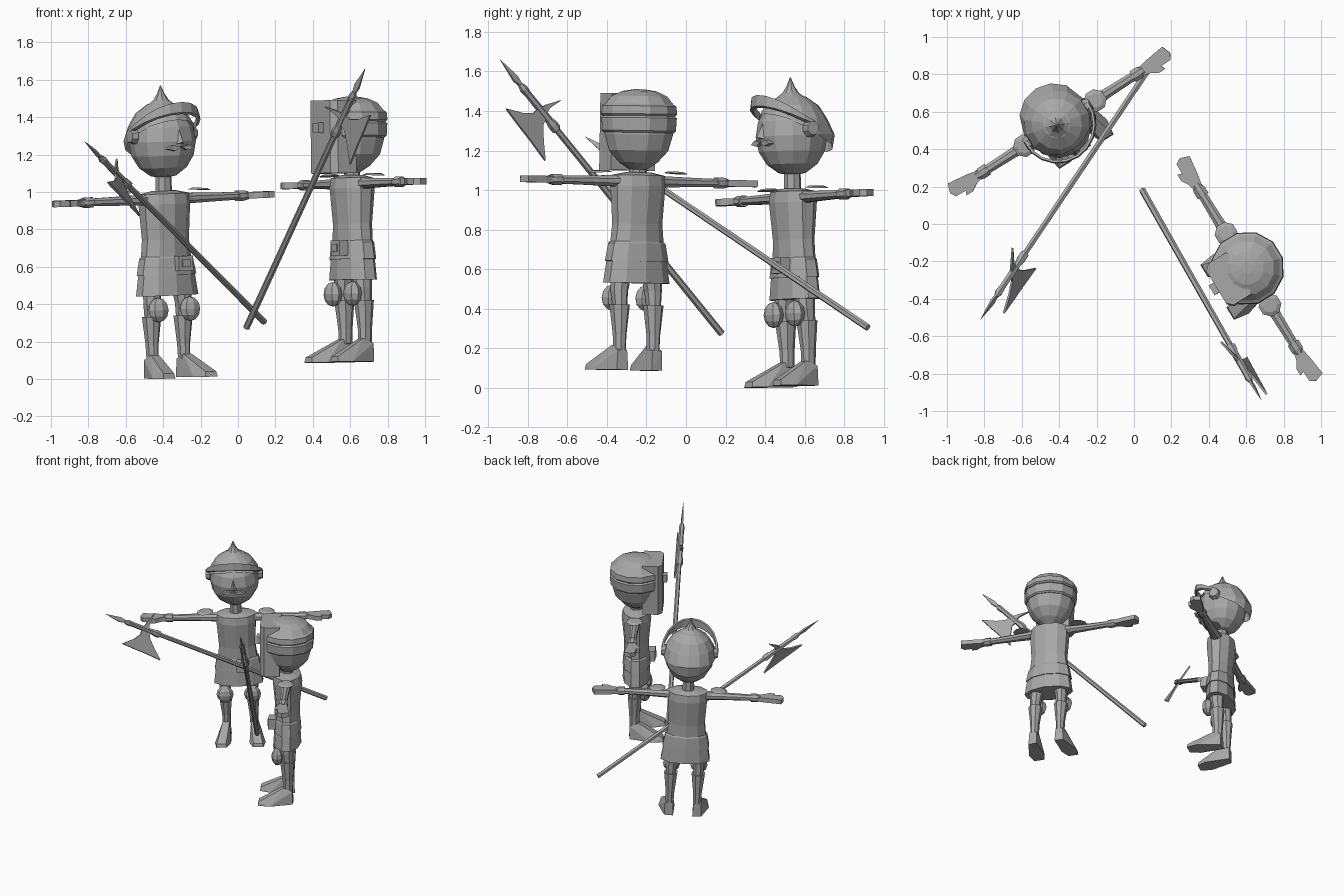
import bpy, bmesh, math
from mathutils import Matrix, Vector

if "Cube" in bpy.data.objects:
    bpy.data.objects.remove(bpy.data.objects["Cube"])

# the whole model is one plain grey
GREY = bpy.data.materials.new("plain_grey")
GREY.diffuse_color = (.39, .39, .39, 1)
GREY.use_nodes = True
GREY.node_tree.nodes["Principled BSDF"].inputs["Base Color"].default_value = GREY.diffuse_color
FLIP = Matrix.Scale(-1, 4, (1, 0, 0))


def finish(name, bm, M):
    bm.transform(M)
    bmesh.ops.recalc_face_normals(bm, faces=bm.faces)
    me = bpy.data.meshes.new(name)
    bm.to_mesh(me)
    bm.free()
    me.materials.append(GREY)
    ob = bpy.data.objects.new(name, me)
    bpy.context.collection.objects.link(ob)
    return ob


def loft(name, rings, M, n=8):
    """rings: (z, rx, ry, x offset, y offset)"""
    bm = bmesh.new()
    loops = []
    for r in rings:
        z, rx, ry, ox, oy = (*r, 0, 0)[:5]
        loops.append([bm.verts.new((ox + rx * math.cos(a), oy + ry * math.sin(a), z))
                      for a in [2 * math.pi * (i + .5) / n for i in range(n)]])
    for a, b in zip(loops, loops[1:]):
        for i in range(n):
            j = (i + 1) % n
            bm.faces.new((a[i], a[j], b[j], b[i]))
    bm.faces.new(loops[0])
    bm.faces.new(loops[-1])
    return finish(name, bm, M)


def plate(name, pts, thick, M):
    """flat outline in xy, thickened along z"""
    bm = bmesh.new()
    lo = [bm.verts.new((x, y, -thick / 2)) for x, y in pts]
    hi = [bm.verts.new((x, y, thick / 2)) for x, y in pts]
    bm.faces.new(lo)
    bm.faces.new(hi)
    for i in range(len(pts)):
        j = (i + 1) % len(pts)
        bm.faces.new((lo[i], lo[j], hi[j], hi[i]))
    return finish(name, bm, M)


def hull(name, pts, M):
    bm = bmesh.new()
    for p in pts:
        bm.verts.new(p)
    bmesh.ops.convex_hull(bm, input=bm.verts[:])
    return finish(name, bm, M)


def box(name, lo, hi, M):
    return hull(name, [(x, y, z) for x in (lo[0], hi[0]) for y in (lo[1], hi[1])
                       for z in (lo[2], hi[2])], M)


def ball(name, c, r, M, u=12, v=8, cut=None):
    bm = bmesh.new()
    bmesh.ops.create_uvsphere(bm, u_segments=u, v_segments=v, radius=1)
    bm.transform(Matrix.Translation(c) @ Matrix.Diagonal((*r, 1)))
    if cut:
        bmesh.ops.bisect_plane(bm, geom=bm.verts[:] + bm.edges[:] + bm.faces[:],
                               plane_co=cut[0], plane_no=cut[1], clear_inner=True)
        for w in bm.verts:  # flared neck guard
            if w.co.y > .08 and w.co.z < c[2] + .01:
                w.co.y += .025
    return finish(name, bm, M)


def body(M):
    # tunic, skirt, neck, belt pouch
    loft("tunic", [(.55, .178, .102), (.64, .16, .095), (.65, .148, .09), (.74, .138, .09),
                   (.93, .15, .108), (.985, .145, .1), (1.0, .07, .06)], M, 10)
    loft("skirt", [(.44, .187, .102), (.56, .168, .095)], M, 10)
    loft("neck", [(.98, .045, .045), (1.1, .042, .042)], M)
    box("belt_pouch", (-.005, -.135, .57), (.085, -.08, .65), M)
    box("pouch_flap", (.015, -.142, .59), (.065, -.134, .63), M)
    for side, S in (("left", M), ("right", M @ FLIP)):
        # arm runs along x
        T = S @ Matrix.Translation((0, 0, .955))
        A = T @ Matrix.Rotation(math.pi / 2, 4, 'Y')
        loft(side + "_sleeve", [(.1, .035, .05), (.16, .03, .04), (.3, .026, .03),
                                (.47, .022, .026)], A)
        loft(side + "_cuff", [(.46, .03, .036), (.5, .03, .036), (.53, .022, .026)], A)
        plate(side + "_hand", [(.51, .024), (.57, .036), (.68, .05), (.698, 0), (.68, -.032),
                               (.62, -.034), (.63, -.058), (.59, -.058), (.55, -.034),
                               (.51, -.024)], .034, T)
        # shoulder disc
        D = S @ Matrix.Translation((.225, 0, 1.003)) @ Matrix.Rotation(.06, 4, 'Y')
        loft(side + "_shoulder_plate", [(-.006, .062, .062), (.004, .04, .04)], D)
        # leg, knee guard, boot
        loft(side + "_leg", [(.3, .034, .04, .1, .01), (.4, .044, .05, .1, 0),
                             (.5, .054, .058, .088, 0)], S)
        ball(side + "_knee_guard", (.1, -.066, .365), (.062, .045, .066), S, 8, 6)
        loft(side + "_boot_shaft", [(.1, .031, .038, .1, .01), (.18, .034, .04, .1, .01),
                                    (.33, .052, .055, .1, .005)], S)
        hull(side + "_boot_foot",
             [(.07, .05, 0), (.135, .045, 0), (.067, -.13, 0), (.185, -.12, 0),
              (.095, -.205, 0), (.172, -.205, 0), (.1, -.2, .028), (.167, -.2, .028),
              (.075, .045, .1), (.13, .045, .1), (.078, -.02, .125), (.127, -.02, .125)], S)


def visored_head(M):
    # bare face with open helmet, spike, raised visor
    ball("head_open", (0, 0, 1.265), (.18, .182, .2), M)
    ball("open_helmet", (0, .005, 1.27), (.19, .196, .21), M, 14, 8,
         cut=((0, 0, 1.29), (0, .56, 1)))
    loft("helmet_spike", [(1.45, .09, .09), (1.485, .042, .042), (1.52, .02, .02),
                          (1.562, .003, .003)], M)
    hull("nose", [(-.025, -.17, 1.25), (.025, -.17, 1.25), (0, -.21, 1.26), (0, -.17, 1.33)], M)
    for s in (-1, 1):
        plate("moustache", [(0, 1.235), (s * .05, 1.245), (s * .085, 1.225), (s * .04, 1.215)],
              .03, M @ Matrix.Translation((0, -.176, 0)) @ Matrix.Rotation(math.pi / 2, 4, 'X'))
        loft("visor_hinge", [(.175, .048, .045), (.207, .035, .035)],
             M @ Matrix.Translation((0, 0, 1.3)) @ Matrix.Rotation(s * math.pi / 2, 4, 'Y'))
    bm = bmesh.new()
    rows = []
    for i in range(11):
        a = math.radians(-95 + 19 * i)
        f = max(0, math.cos(a))
        x, y, z = math.sin(a), -math.cos(a), 1.31 + .1 * f
        rows.append([bm.verts.new((r * x, r * y, z + h)) for r, h in
                     ((.192, 0), (.208, .01), (.202, .025 + .04 * f), (.19, .025 + .035 * f))])
    for p, q in zip(rows, rows[1:]):
        for k in range(4):
            bm.faces.new((p[k], p[(k + 1) % 4], q[(k + 1) % 4], q[k]))
    bm.faces.new(rows[0])
    bm.faces.new(rows[-1])
    finish("raised_visor", bm, M)


def masked_head(M):
    # tapered head, banded helmet, tall face guard
    loft("head_masked", [(1.015, .045, .045), (1.05, .1, .1), (1.11, .155, .155),
                         (1.19, .178, .178), (1.3, .18, .18)], M, 12)
    loft("helmet_rim", [(1.2, .183, .183), (1.21, .193, .193), (1.275, .197, .197),
                        (1.29, .18, .18)], M, 12)
    loft("helmet_band", [(1.285, .188, .188), (1.295, .198, .198), (1.335, .194, .194),
                         (1.345, .178, .178)], M, 12)
    loft("helmet_dome", [(1.28, .184, .184), (1.345, .178, .178), (1.385, .145, .145),
                         (1.41, .09, .09), (1.42, .03, .03)], M, 12)
    hull("face_guard", [(s * x, y, z) for s in (-1, 1) for x, y in
                        ((.13, -.05), (.13, -.165), (.1, -.195)) for z in (1.01, 1.4)], M)
    box("guard_ridge", (-.03, -.225, 1.225), (.03, -.19, 1.28), M)


def halberd(tip, butt, side):
    tip, butt = Vector(tip), Vector(butt)
    d = butt - tip
    L = d.length
    d.normalize()
    e = Vector(side)
    e = (e - d * e.dot(d)).normalized()
    # local x = blade side, y = down the shaft, z = plate normal
    P = Matrix((e, d, e.cross(d))).transposed().to_4x4()
    P.translation = tip
    R = P @ Matrix.Rotation(-math.pi / 2, 4, 'X')  # z runs down the shaft
    loft("halberd_shaft", [(.3, .016, .016), (L, .018, .018)], R, 6)
    loft("halberd_socket", [(.17, .012, .012), (.2, .022, .022), (.24, .018, .018),
                            (.42, .02, .02), (.45, .026, .026), (.48, .026, .026),
                            (.49, .018, .018)], R, 6)
    loft("halberd_point", [(0, .001, .001), (.13, .025, .009), (.19, .01, .008)], R, 4)
    plate("halberd_blade", [(0, .33), (.05, .325), (.1, .28), (.165, .19), (.17, .3), (.172, .4),
                            (.18, .535), (.11, .46), (.05, .405), (0, .4)], .012, P)
    plate("halberd_spike", [(0, .335), (-.05, .355), (-.14, .405), (-.05, .38), (0, .385)],
          .012, P)


def stance(x, y, z, turn, roll):
    return (Matrix.Translation((x, y, z)) @ Matrix.Rotation(math.radians(turn), 4, 'Z')
            @ Matrix.Translation((0, 0, .95)) @ Matrix.Rotation(math.radians(roll), 4, 'Y')
            @ Matrix.Translation((0, 0, -.95)))


# two guards and their pole weapons
M1 = stance(-.395, .54, .007, 32.5, -2.2)
body(M1)
visored_head(M1)
M2 = stance(.61, -.243, .09, -58.5, -1.1)
body(M2)
masked_head(M2)
halberd((-.82, -.51, 1.27), (.14, .92, .305), (.19, -.62, -.75))
halberd((.68, -.94, 1.66), (.045, .18, .275), (.56, -.5, -.66))
